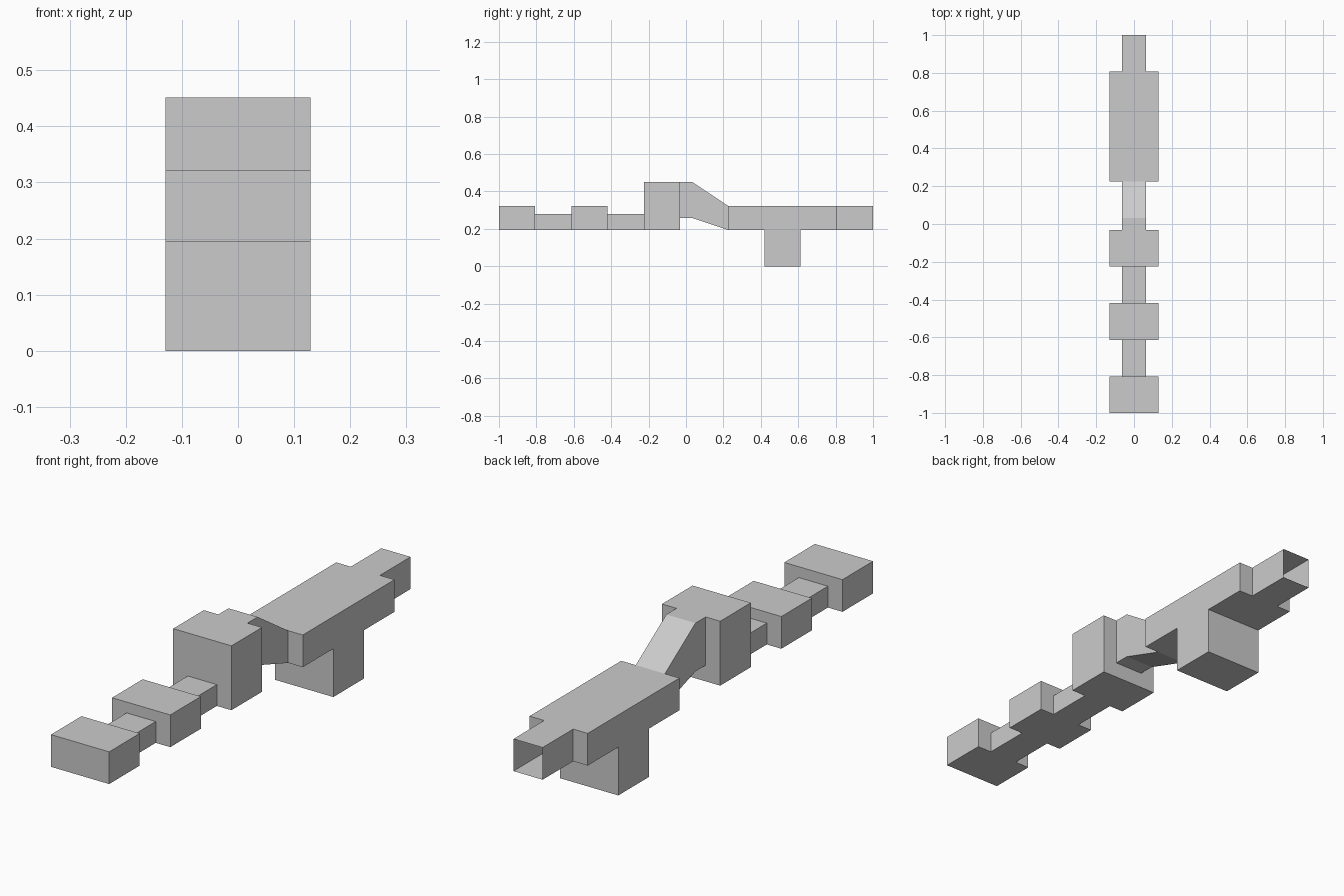
import bpy, bmesh

if "Cube" in bpy.data.objects:
    bpy.data.objects.remove(bpy.data.objects["Cube"])

U = 2 / 31                      # modelling grid unit
WIDE, NARROW = 2 * U, U         # half widths
BASE, TOP = 3 * U, 5 * U        # usual bottom and top heights
LOW = 0.279                     # top of the thin links

bm = bmesh.new()


def add_ring(y, half, bottom, top):
    corners = ((-half, bottom), (half, bottom), (half, top), (-half, top))
    return [bm.verts.new((x, y * U, z)) for x, z in corners]


def bridge(a, b):
    """Join two rings with outward quads, dropping those without area."""
    faces = []
    for i in range(4):
        j = (i + 1) % 4
        face = bm.faces.new((a[i], b[i], b[j], a[j]))
        if face.calc_area() < 1e-7:
            bm.faces.remove(face)
            face = None
        faces.append(face)
    return faces


# Cross-sections from front to back: y, half width, bottom, top
sections = [
    # front block, thin link, second block, thin link
    (-15.5, WIDE, BASE, TOP), (-12.5, WIDE, BASE, TOP),
    (-12.5, NARROW, BASE, LOW), (-9.5, NARROW, BASE, LOW),
    (-9.5, WIDE, BASE, TOP), (-6.5, WIDE, BASE, TOP),
    (-6.5, NARROW, BASE, LOW), (-3.5, NARROW, BASE, LOW),
    # tall block and sloping neck
    (-3.5, WIDE, BASE, 7 * U), (-0.5, WIDE, BASE, 7 * U),
    (-0.5, NARROW, 4 * U, 7 * U), (0.5, NARROW, 4 * U, 7 * U),
    (3.5, NARROW, BASE, TOP),
    # long body, divided where the foot joins it
    (3.5, WIDE, BASE, TOP), (6.5, WIDE, BASE, TOP),
    (9.5, WIDE, BASE, TOP), (12.5, WIDE, BASE, TOP),
    # narrow tail, open at the back
    (12.5, NARROW, BASE, TOP), (15.5, NARROW, BASE, TOP),
]
rings = [add_ring(*s) for s in sections]
bm.faces.new(rings[0])
for a, b in zip(rings, rings[1:]):
    faces = bridge(a, b)
    if abs(a[0].co.y - 6.5 * U) < 1e-5:
        foot_face = faces[0]

# Foot pulled down from the underside of the body
upper = list(foot_face.verts)
bm.faces.remove(foot_face)
lower = [bm.verts.new((v.co.x, v.co.y, 0)) for v in upper]
bridge(lower, upper)
bm.faces.new(lower)

mesh = bpy.data.meshes.new("stepped_body")
bm.to_mesh(mesh)
bm.free()
obj = bpy.data.objects.new("stepped_body", mesh)
bpy.context.collection.objects.link(obj)
